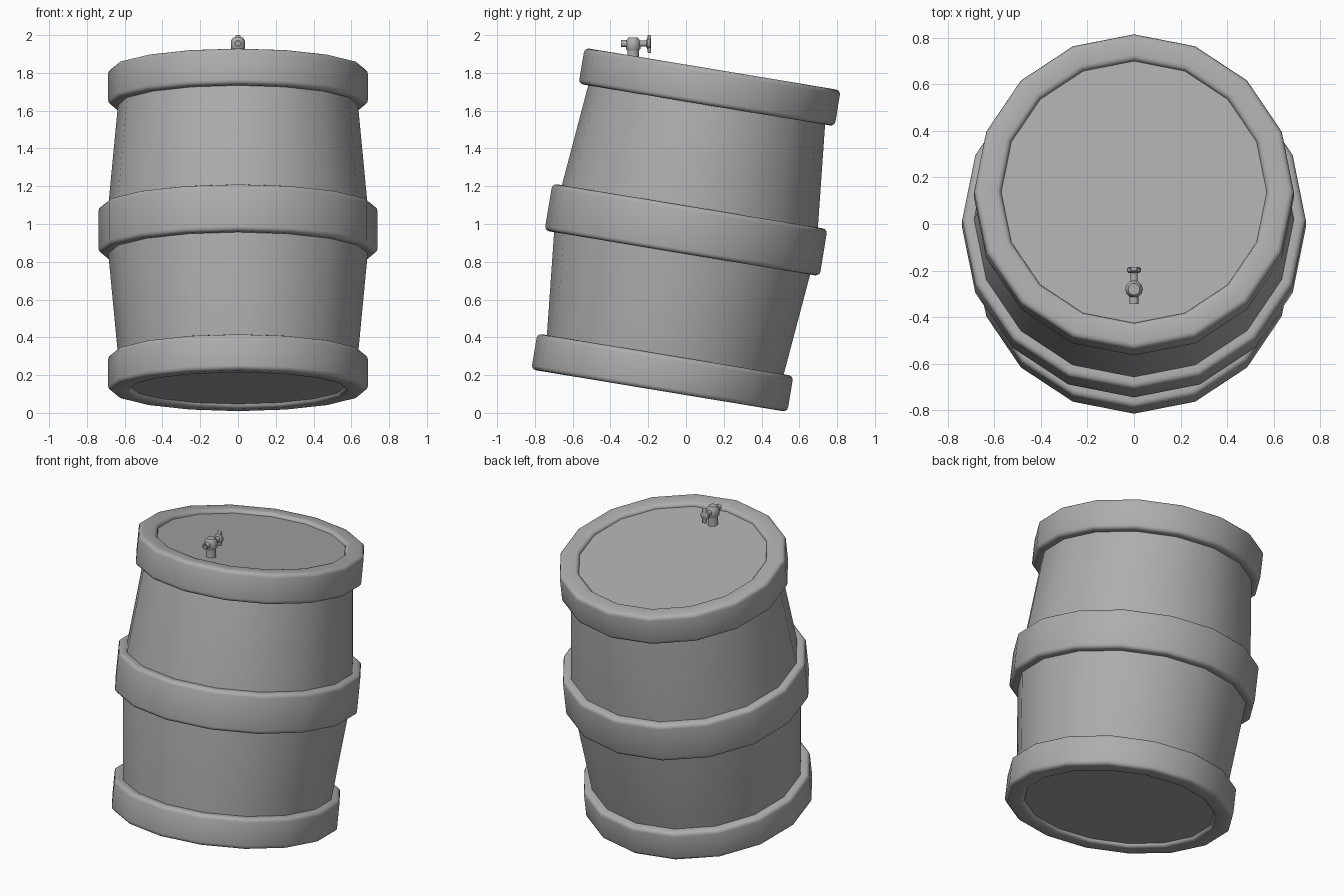
import bpy, bmesh, math
from mathutils import Matrix, Vector

cube = bpy.data.objects.get("Cube")
if cube:
    bpy.data.objects.remove(cube, do_unlink=True)

grey = bpy.data.materials.new("plain grey")
grey.use_nodes = True
GREY = (0.42, 0.42, 0.42, 1)
grey.diffuse_color = GREY
grey.node_tree.nodes["Principled BSDF"].inputs["Base Color"].default_value = GREY

# The barrel leans back about its middle
LEAN = Matrix.Translation((0, 0, 0.969)) @ Matrix.Rotation(math.radians(-9.4), 4, 'X')


def finish(name, bm, matrix, bevel=0.0):
    """Round the sharp edges, place the mesh and shade it smooth."""
    bmesh.ops.recalc_face_normals(bm, faces=bm.faces)
    if bevel:
        sharp = [e for e in bm.edges
                 if len(e.link_faces) == 2 and e.calc_face_angle() > math.radians(40)]
        bmesh.ops.bevel(bm, geom=sharp, offset=bevel, segments=3, profile=0.5,
                        affect='EDGES', clamp_overlap=True)
    bm.transform(matrix)
    bmesh.ops.recalc_face_normals(bm, faces=bm.faces)
    mesh = bpy.data.meshes.new(name)
    bm.to_mesh(mesh)
    bm.free()
    mesh.materials.append(grey)
    obj = bpy.data.objects.new(name, mesh)
    bpy.context.collection.objects.link(obj)
    bpy.ops.object.select_all(action='DESELECT')
    obj.select_set(True)
    bpy.context.view_layer.objects.active = obj
    bpy.ops.object.shade_smooth_by_angle(angle=math.radians(40))
    return obj


def lathe(name, profile, matrix, sides=16, bevel=0.0, ring=False):
    """Turn (radius, height) points about z; a ring closes its own profile."""
    bm = bmesh.new()
    loops = []
    for r, z in profile:
        loops.append([bm.verts.new((r * math.cos(2 * math.pi * i / sides),
                                    r * math.sin(2 * math.pi * i / sides), z))
                      for i in range(sides)])
    pairs = list(zip(loops, loops[1:]))
    if ring:
        pairs.append((loops[-1], loops[0]))
    else:
        bm.faces.new(loops[0])
        bm.faces.new(loops[-1])
    for a, b in pairs:
        for i in range(sides):
            j = (i + 1) % sides
            bm.faces.new((a[i], a[j], b[j], b[i]))
    return finish(name, bm, matrix, bevel)


def hoop(name, inner, outer, low, high):
    profile = [(inner, low), (outer, low), (outer, high), (inner, high)]
    lathe(name, profile, LEAN, bevel=0.024, ring=True)


# Bulging body with recessed flat ends
lathe("barrel_body", [(0.61, -0.84), (0.635, -0.675), (0.687, -0.125), (0.692, 0),
                      (0.687, 0.125), (0.635, 0.675), (0.61, 0.84)], LEAN)

# Rim hoops and the wider middle hoop
hoop("bottom_hoop", 0.57, 0.687, -0.863, -0.67)
hoop("middle_hoop", 0.65, 0.738, -0.126, 0.126)
hoop("top_hoop", 0.57, 0.687, 0.67, 0.863)

# Tap standing near the front of the top end
TAP = Vector((0, -0.28, 0))
upright = Matrix.Translation(TAP)
lathe("tap_stem", [(0.031, 1.83), (0.031, 1.925)], upright, 12)
lathe("tap_body", [(0.026, 1.912), (0.038, 1.928), (0.038, 1.968), (0.025, 1.988)],
      upright, 12)

# Spout pipe, valve shaft and hub lie along y
along_y = Matrix.Translation(TAP + Vector((0, 0, 1.955))) @ Matrix.Rotation(math.radians(-90), 4, 'X')
lathe("tap_spout", [(0.011, -0.01), (0.019, -0.01), (0.019, -0.064), (0.011, -0.064)],
      along_y, 10, ring=True)
lathe("valve_shaft", [(0.016, 0), (0.016, 0.085)], along_y, 10)
lathe("handle_hub", [(0.022, 0.07), (0.029, 0.075), (0.029, 0.09), (0.022, 0.095)],
      along_y, 10)

# Upright handle bar across the end of the shaft
bm = bmesh.new()
bmesh.ops.create_cube(bm, size=1)
bmesh.ops.scale(bm, vec=(0.028, 0.018, 0.095), verts=bm.verts)
finish("valve_handle", bm, Matrix.Translation((0, -0.194, 1.9525)), 0.005)
